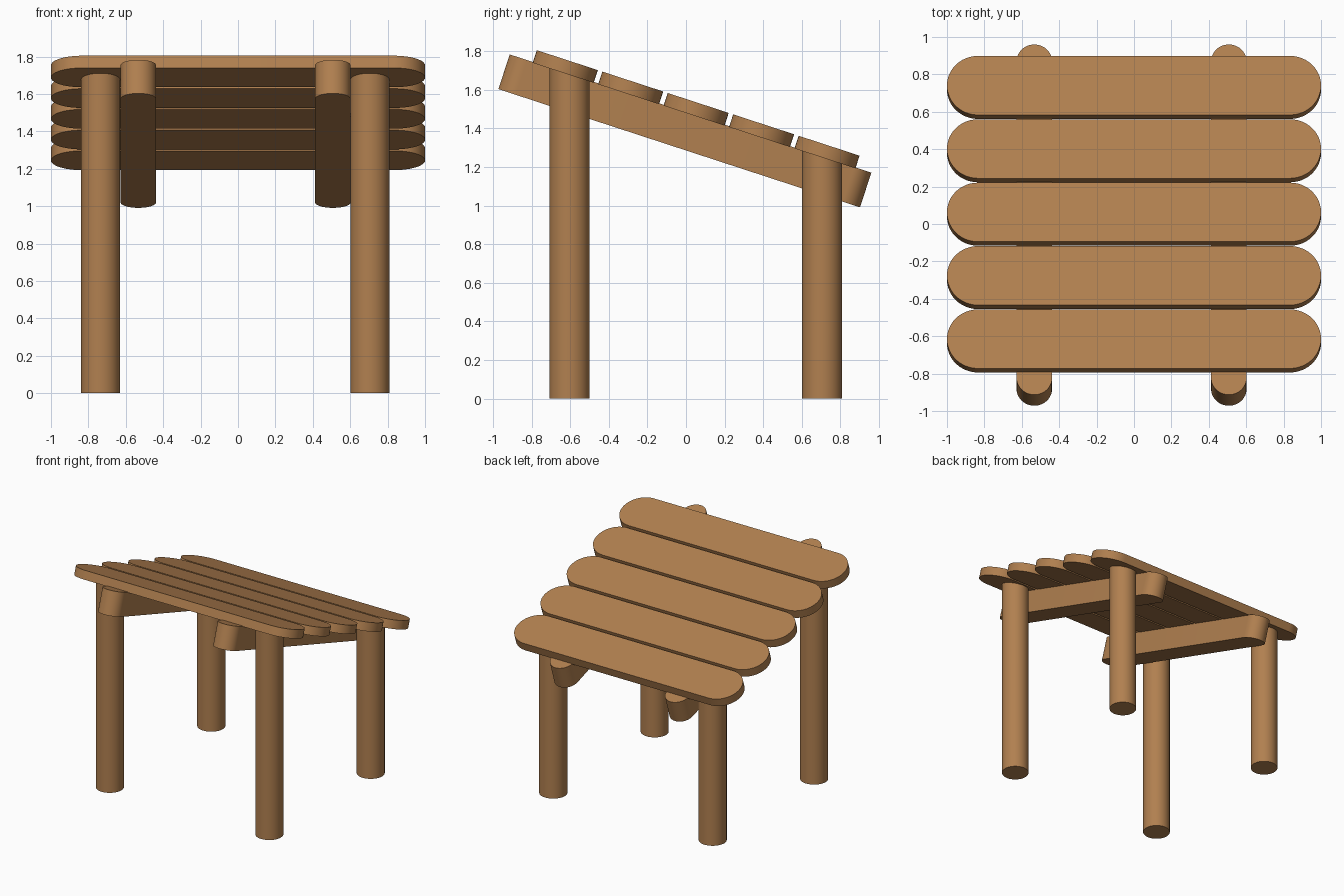
import bpy, bmesh, math
from mathutils import Matrix, Vector

if "Cube" in bpy.data.objects:
    bpy.data.objects.remove(bpy.data.objects["Cube"])

TILT = math.radians(-18.1)      # table top falls towards the back
ROT = Matrix.Rotation(TILT, 4, 'X')
NORMAL = ROT @ Vector((0, 0, 1))
TOP_POINT = Vector((0, 0.0235, 1.4765))   # centre of the plane under the slats

wood = bpy.data.materials.new("warm brown wood")
wood.diffuse_color = (0.44, 0.216, 0.08, 1)
wood.use_nodes = True
wood.node_tree.nodes["Principled BSDF"].inputs["Base Color"].default_value = wood.diffuse_color


def finish(name, bm):
    bmesh.ops.recalc_face_normals(bm, faces=bm.faces)
    mesh = bpy.data.meshes.new(name)
    bm.to_mesh(mesh)
    bm.free()
    mesh.materials.append(wood)
    obj = bpy.data.objects.new(name, mesh)
    bpy.context.collection.objects.link(obj)
    bpy.context.view_layer.objects.active = obj
    for o in bpy.context.selected_objects:
        o.select_set(False)
    obj.select_set(True)
    bpy.ops.object.shade_smooth_by_angle(angle=math.radians(35))
    return obj


def round_ended_plank(name, length, width, height, matrix, steps=24):
    """Plank along local X with semicircular ends, centred on its origin."""
    bm = bmesh.new()
    r, half = width / 2, (length - width) / 2
    verts = []
    for side in (1, -1):
        for i in range(steps + 1):
            a = -math.pi / 2 + math.pi * i / steps
            verts.append(bm.verts.new((side * (half + r * math.cos(a)),
                                       side * r * math.sin(a), -height / 2)))
    face = bm.faces.new(verts)
    ext = bmesh.ops.extrude_face_region(bm, geom=[face])
    top = [v for v in ext["geom"] if isinstance(v, bmesh.types.BMVert)]
    bmesh.ops.translate(bm, verts=top, vec=(0, 0, height))
    bm.transform(matrix)
    return finish(name, bm)


def leg(name, x, y, radius=0.104):
    """Round post with its top cut along the underside of the slats."""
    bm = bmesh.new()
    bmesh.ops.create_cone(bm, cap_ends=True, segments=48, radius1=radius,
                          radius2=radius, depth=1)
    for v in bm.verts:
        v.co.x += x
        v.co.y += y
        if v.co.z < 0:
            v.co.z = 0
        else:
            v.co.z = TOP_POINT.z - NORMAL.y / NORMAL.z * (v.co.y - TOP_POINT.y)
    return finish(name, bm)


# Five sloping slats
STEP, THICK = 0.3565, 0.069
for i in range(5):
    centre = Vector((0, 0.0525, 1.4985)) + ROT @ Vector((0, (i - 2) * STEP, 0))
    round_ended_plank(f"slat_{i + 1}", 2.0, 0.332, THICK,
                      Matrix.Translation(centre) @ ROT)

# Two support beams running front to back under the slats
for side, x in (("left", -0.533), ("right", 0.507)):
    centre = Vector((x, TOP_POINT.y, TOP_POINT.z)) - NORMAL * 0.0945
    round_ended_plank(f"{side}_beam", 1.97, 0.19, 0.189,
                      Matrix.Translation(centre) @ ROT
                      @ Matrix.Rotation(math.pi / 2, 4, 'Z'))

# Four legs, taller at the front
for side, x in (("left", -0.735), ("right", 0.705)):
    leg(f"front_{side}_leg", x, -0.603)
    leg(f"back_{side}_leg", x, 0.705)
